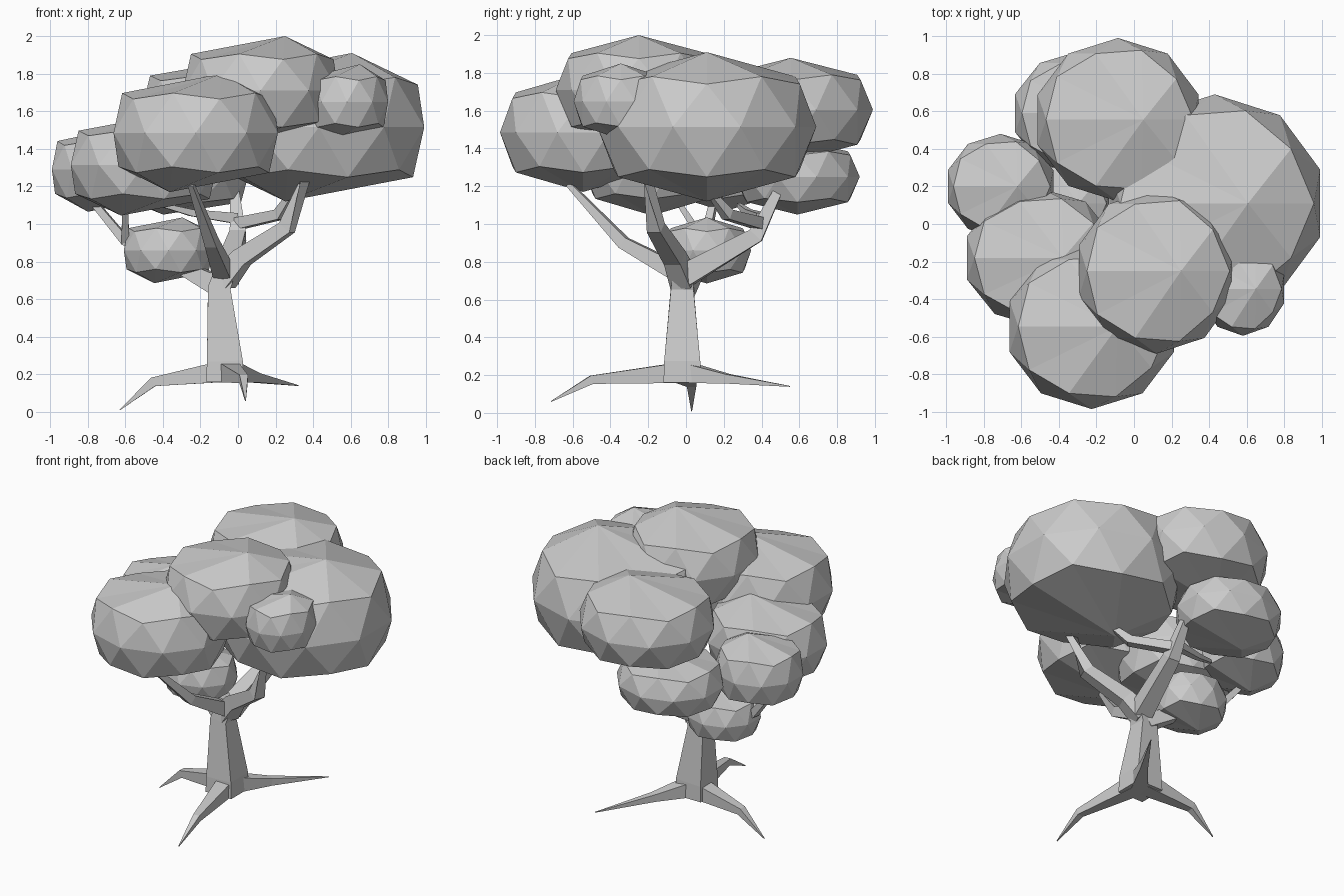
import bpy, bmesh
from math import cos, sin, tau
from mathutils import Vector

if "Cube" in bpy.data.objects:
    bpy.data.objects.remove(bpy.data.objects["Cube"])


def finish(name, bm):
    bmesh.ops.recalc_face_normals(bm, faces=bm.faces[:])
    me = bpy.data.meshes.new(name)
    bm.to_mesh(me)
    bm.free()
    ob = bpy.data.objects.new(name, me)
    bpy.context.collection.objects.link(ob)
    return ob


def leaf_clump(name, center, size, lean=0.3):
    """Low-poly ball with simplified caps and leaning poles."""
    bm = bmesh.new()
    bmesh.ops.create_icosphere(bm, subdivisions=2, radius=1)
    # drop the poles and the small rings around them, then re-cap with one fan each
    caps = [v for v in bm.verts if abs(v.co.z) > 0.7]
    bmesh.ops.delete(bm, geom=caps, context='VERTS')
    for v in bm.verts:                        # fuller shoulders
        v.co.z *= 1.28
    rims = [e for e in bm.edges if e.is_boundary]
    poles = {s: bm.verts.new((s * lean, 0, s)) for s in (1, -1)}
    for e in rims:
        a, b = e.verts
        bm.faces.new((a, b, poles[1 if a.co.z > 0 else -1]))
    for v in bm.verts:
        v.co = [center[i] + size[i] * v.co[i] for i in range(3)]
    return finish(name, bm)


def limb(name, path, sides=4):
    """Tapered faceted limb through (x, y, z, radius) points."""
    bm = bmesh.new()
    pts = [Vector(p[:3]) for p in path]
    rings = []
    for i, p in enumerate(pts):
        d = Vector()
        if i:
            d += (p - pts[i - 1]).normalized()
        if i < len(pts) - 1:
            d += (pts[i + 1] - p).normalized()
        d.normalize()
        u = d.cross(Vector((0, 1, 0)) if abs(d.z) > 0.85 else Vector((0, 0, 1))).normalized()
        w = u.cross(d)
        if i and u.dot(prev) < 0.3:           # keep the frame from twisting
            u = (prev - d * prev.dot(d)).normalized()
            w = u.cross(d)
        prev = u
        r = path[i][3]
        rings.append([bm.verts.new(p + r * (cos(a) * u + sin(a) * w))
                      for a in [tau * (k + 0.5) / sides for k in range(sides)]])
    for a, b in zip(rings, rings[1:]):
        for k in range(sides):
            n = (k + 1) % sides
            bm.faces.new((a[k], a[n], b[n], b[k]))
    bm.faces.new(rings[0])
    bm.faces.new(rings[-1])
    return finish(name, bm)


# Foliage
leaf_clump("foliage_right", (0.43, 0.11, 1.515), (0.59, 0.58, 0.395))
leaf_clump("foliage_back", (-0.085, 0.555, 1.605), (0.45, 0.435, 0.275))
leaf_clump("foliage_top", (0.12, -0.25, 1.71), (0.435, 0.44, 0.29))
leaf_clump("foliage_front", (-0.225, -0.545, 1.485), (0.46, 0.44, 0.315))
leaf_clump("foliage_left", (-0.5, -0.18, 1.315), (0.41, 0.37, 0.27))
leaf_clump("foliage_far_left", (-0.71, 0.2, 1.29), (0.295, 0.28, 0.225))
leaf_clump("foliage_back_low", (-0.29, 0.59, 1.25), (0.36, 0.33, 0.2))
leaf_clump("foliage_low", (-0.37, 0.11, 0.86), (0.25, 0.235, 0.175))
leaf_clump("foliage_small_right", (0.58, -0.345, 1.65), (0.23, 0.25, 0.2))

# Trunk
limb("trunk", [(-0.07, -0.02, 0.16, 0.14), (-0.07, -0.02, 0.27, 0.135),
               (-0.1, -0.02, 0.66, 0.085), (-0.05, -0.01, 0.8, 0.075)])

# Roots
limb("root_left", [(-0.08, 0, 0.215, 0.08), (-0.45, 0.03, 0.16, 0.035), (-0.63, 0.03, 0.01, 0.003)])
limb("root_front", [(-0.06, 0, 0.215, 0.08), (0.03, -0.5, 0.175, 0.032), (0.04, -0.715, 0.06, 0.003)])
limb("root_back", [(-0.06, -0.02, 0.215, 0.08), (0.1, 0.22, 0.18, 0.035), (0.32, 0.55, 0.14, 0.003)])

# Main branches
limb("branch_right", [(-0.08, -0.01, 0.7, 0.085), (0.02, -0.06, 0.82, 0.068),
                      (0.26, -0.16, 0.98, 0.055), (0.36, -0.2, 1.24, 0.035)])
limb("branch_front", [(-0.07, 0, 0.72, 0.07), (-0.14, -0.33, 0.9, 0.045), (-0.25, -0.62, 1.21, 0.02)])
limb("branch_back", [(-0.06, 0, 0.73, 0.085), (0.0, 0.37, 0.94, 0.06), (-0.02, 0.5, 1.2, 0.03)])
limb("branch_left", [(-0.1, -0.01, 0.67, 0.075), (-0.3, 0.06, 0.77, 0.05),
                     (-0.6, 0.1, 0.91, 0.035), (-0.78, 0.15, 1.13, 0.025)])

# Side twigs
limb("twig_right", [(-0.01, 0.4, 1.0, 0.045), (0.22, 0.22, 1.05, 0.04), (0.3, 0.12, 1.18, 0.02)])
limb("twig_back_left", [(-0.01, 0.4, 1.03, 0.04), (-0.25, 0.33, 1.06, 0.025), (-0.4, 0.28, 1.1, 0.015)])
limb("twig_left", [(-0.6, 0.1, 0.9, 0.03), (-0.6, -0.05, 1.13, 0.02)])
